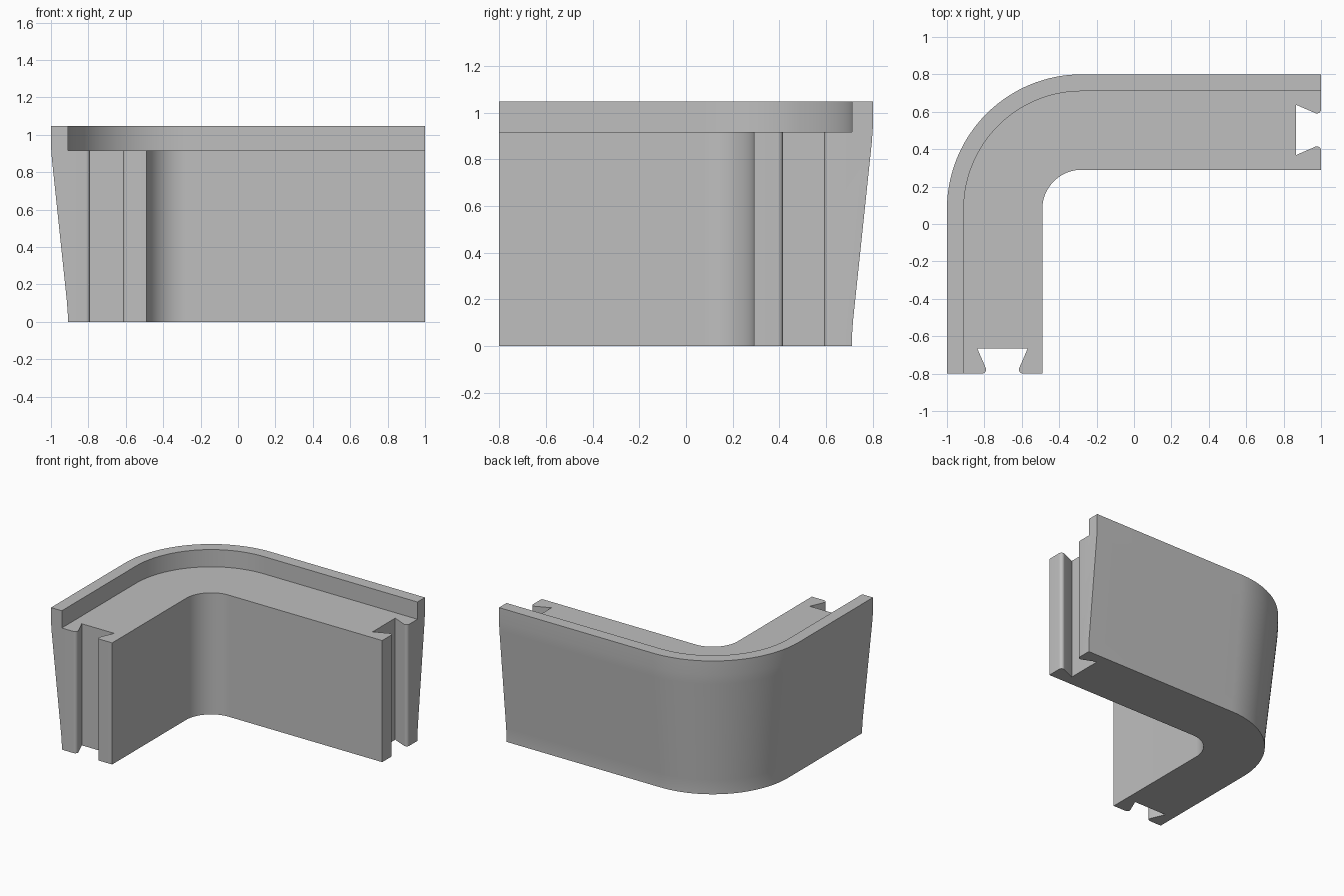
import bpy, bmesh, math
from mathutils import Vector

cube = bpy.data.objects.get("Cube")
if cube:
    bpy.data.objects.remove(cube, do_unlink=True)

grey = bpy.data.materials.new("plain grey")
grey.use_nodes = True
grey.diffuse_color = (0.52, 0.52, 0.52, 1)
grey.node_tree.nodes["Principled BSDF"].inputs["Base Color"].default_value = grey.diffuse_color


def loft(name, rings):
    """Join closed rings of points into one capped solid."""
    bm = bmesh.new()
    loops = [[bm.verts.new(p) for p in ring] for ring in rings]
    n = len(loops[0])
    for a, b in zip(loops, loops[1:]):
        for i in range(n):
            j = (i + 1) % n
            bm.faces.new((a[i], a[j], b[j], b[i]))
    bm.faces.new(loops[0])
    bm.faces.new(loops[-1][::-1])
    bmesh.ops.recalc_face_normals(bm, faces=bm.faces)
    mesh = bpy.data.meshes.new(name)
    bm.to_mesh(mesh)
    bm.free()
    mesh.materials.append(grey)
    obj = bpy.data.objects.new(name, mesh)
    bpy.context.collection.objects.link(obj)
    return obj


# Wall section as (distance from bend centre, height): ledge, raised rim, sloping outside
CX, CY = -0.28, 0.08
FRONT, RIGHT = -0.8, 1.0
section = [(0.21, 0), (0.21, 0.917), (0.63, 0.917), (0.63, 1.047), (0.72, 1.047),
           (0.72, 0.94), (0.715, 0.87), (0.635, 0.11), (0.63, 0.04), (0.63, 0)]

# Sweep it along one straight leg, round the bend and along the other leg
rings = [[(CX - r, FRONT, z) for r, z in section]]
STEPS = 32
for i in range(STEPS + 1):
    a = math.pi - math.pi / 2 * i / STEPS
    rings.append([(CX + r * math.cos(a), CY + r * math.sin(a), z) for r, z in section])
rings.append([(RIGHT, CY + r, z) for r, z in section])
wall = loft("corner_wall", rings)

# Dovetail slot outline as (half width, depth), with rounded lips
LIP = 0.022
half = [(0.11, -0.1)]
for i in range(9):
    t = math.radians(90 - 114 * i / 8)
    half.append((0.11 - LIP * math.cos(t), LIP - LIP * math.sin(t)))
half.append((0.135, 0.135))
outline = half + [(-w, d) for w, d in reversed(half)]


def cut_slot(name, origin, across, inward):
    pts = [Vector(origin) + Vector(across) * w + Vector(inward) * d for w, d in outline]
    cutter = loft(name, [[(p.x, p.y, z) for p in pts] for z in (-0.1, 1.2)])
    cutter.hide_render = True
    mod = wall.modifiers.new(name, "BOOLEAN")
    mod.operation = "DIFFERENCE"
    mod.solver = "EXACT"
    mod.object = cutter
    bpy.context.view_layer.objects.active = wall
    bpy.ops.object.modifier_apply(modifier=mod.name)
    bpy.data.objects.remove(cutter, do_unlink=True)


# One slot in each end of the wall
cut_slot("front_slot", (-0.703, FRONT), (1, 0), (0, 1))
cut_slot("right_slot", (RIGHT, 0.503), (0, 1), (-1, 0))

# Smooth bends, sharp edges
bpy.ops.object.select_all(action="DESELECT")
wall.select_set(True)
bpy.context.view_layer.objects.active = wall
bpy.ops.object.shade_smooth_by_angle(angle=math.radians(30))
